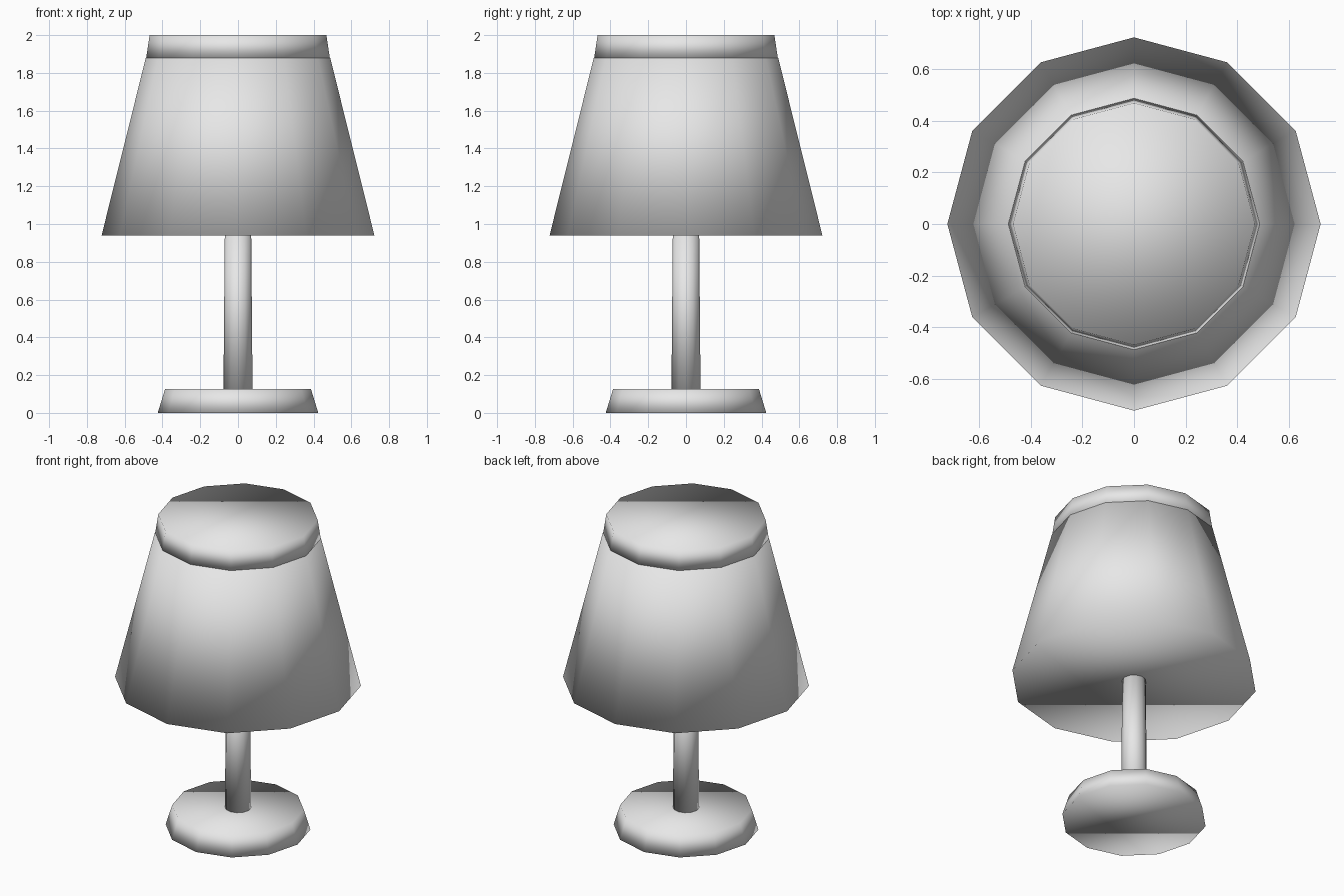
import bpy, bmesh, math

if "Cube" in bpy.data.objects:
    bpy.data.objects.remove(bpy.data.objects["Cube"])

SIDES = 12

grey = bpy.data.materials.new("light_grey")
grey.diffuse_color = (0.8, 0.8, 0.8, 1.0)
grey.use_nodes = True
grey.node_tree.nodes["Principled BSDF"].inputs["Base Color"].default_value = grey.diffuse_color


def tapered_disc(name, r_bottom, r_top, z_bottom, z_top):
    """Closed twelve-sided frustum, smooth across every edge."""
    bm = bmesh.new()
    rings = []
    for r, z in ((r_bottom, z_bottom), (r_top, z_top)):
        rings.append([bm.verts.new((r * math.cos(2 * math.pi * i / SIDES),
                                    r * math.sin(2 * math.pi * i / SIDES), z))
                      for i in range(SIDES)])
    low, high = rings
    for i in range(SIDES):
        j = (i + 1) % SIDES
        bm.faces.new((low[i], low[j], high[j], high[i]))
    bm.faces.new(low[::-1])
    bm.faces.new(high)
    for f in bm.faces:
        f.smooth = True
    mesh = bpy.data.meshes.new(name)
    bm.to_mesh(mesh)
    bm.free()
    mesh.materials.append(grey)
    obj = bpy.data.objects.new(name, mesh)
    bpy.context.collection.objects.link(obj)
    return obj


# Foot, post, shade and its top cap, stacked from the ground up
tapered_disc("base", 0.425, 0.386, 0.0, 0.127)
tapered_disc("post", 0.077, 0.07, 0.127, 0.94)
tapered_disc("shade", 0.722, 0.488, 0.94, 1.88)
tapered_disc("shade_cap", 0.486, 0.468, 1.88, 2.0)
